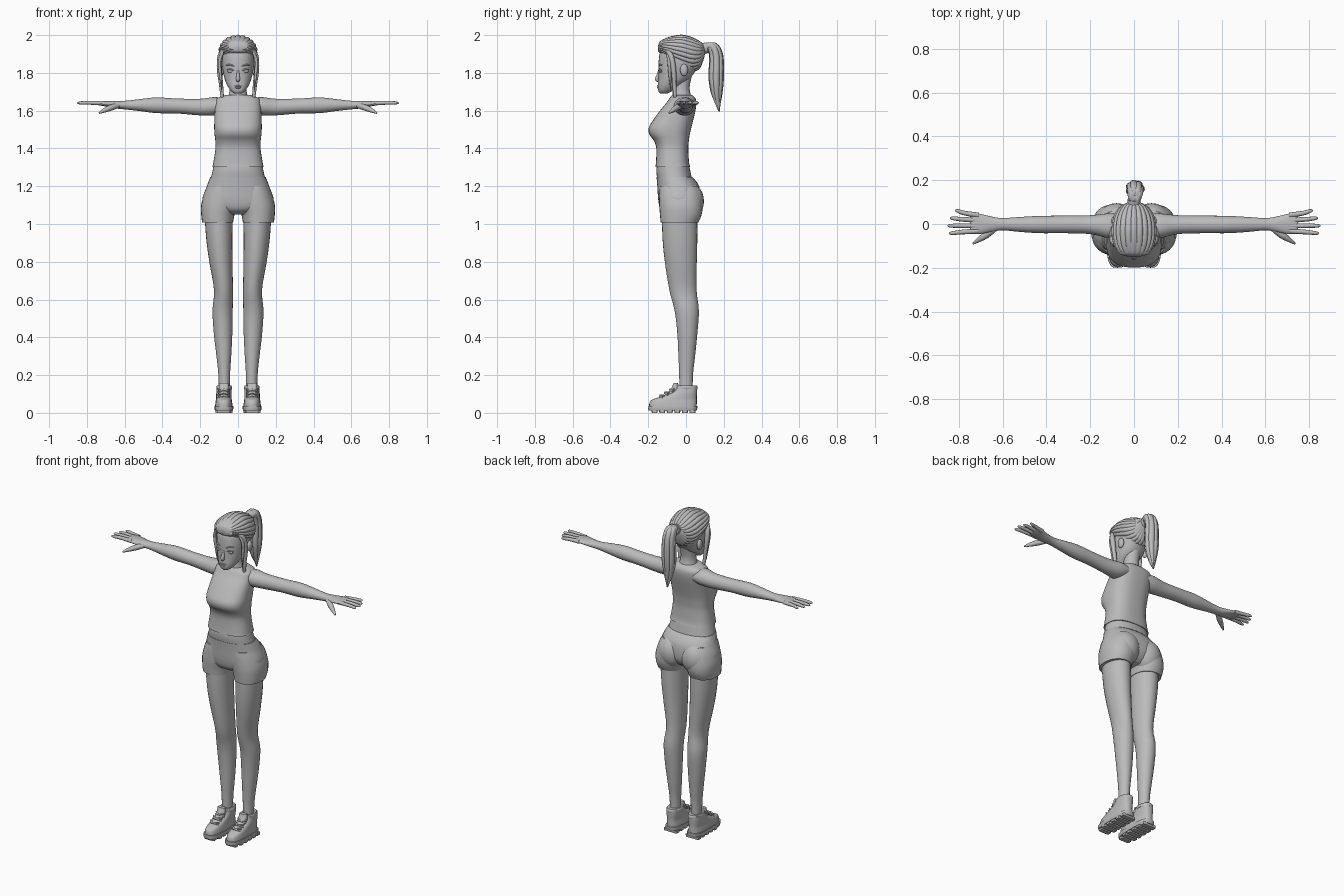
import bpy, bmesh, math
from mathutils import Vector

grey = bpy.data.materials.new("plain grey")
grey.diffuse_color = (0.5, 0.5, 0.5, 1)


def finish(ob, mirror=False, angle=50):
    ob.data.materials.clear()
    ob.data.materials.append(grey)
    bpy.ops.object.select_all(action='DESELECT')
    ob.select_set(True)
    bpy.context.view_layer.objects.active = ob
    bpy.ops.object.shade_smooth_by_angle(angle=math.radians(angle))
    if mirror:
        ob.modifiers.new("mirror", 'MIRROR')
    return ob


def from_bmesh(name, bm, mirror=False, angle=50):
    bmesh.ops.recalc_face_normals(bm, faces=bm.faces)
    me = bpy.data.meshes.new(name)
    bm.to_mesh(me)
    bm.free()
    ob = bpy.data.objects.new(name, me)
    bpy.context.collection.objects.link(ob)
    return finish(ob, mirror, angle)


def spline(rows, k):
    """Catmull-Rom interpolation of ring parameters."""
    out = []
    for i in range(len(rows) - 1):
        p0, p1, p2 = rows[max(i - 1, 0)], rows[i], rows[i + 1]
        p3 = rows[min(i + 2, len(rows) - 1)]
        for j in range(k):
            t = j / k
            out.append([0.5 * (2 * b + (c - a) * t + (2 * a - 5 * b + 4 * c - d) * t * t
                               + (3 * b - a - 3 * c + d) * t ** 3)
                        for a, b, c, d in zip(p0, p1, p2, p3)])
    return out + [list(rows[-1])]


def loft(name, axis, rows, n=28, e=2.0, k=4, mirror=False, grooves=0, angle=50):
    """Rows are (position on axis, a min, a max, b min, b max)."""
    bm = bmesh.new()
    rings = []
    for t, a0, a1, b0, b1 in spline(rows, k):
        ring = []
        for i in range(n):
            th = 2 * math.pi * i / n
            c, s = math.cos(th), math.sin(th)
            r = 1 - 0.06 * abs(math.cos(grooves * th / 2)) ** 6 if grooves else 1
            a = (a0 + a1) / 2 + r * (a1 - a0) / 2 * math.copysign(abs(c) ** (2 / e), c)
            b = (b0 + b1) / 2 + r * (b1 - b0) / 2 * math.copysign(abs(s) ** (2 / e), s)
            co = {'x': (t, a, b), 'y': (a, t, b), 'z': (a, b, t)}[axis]
            ring.append(bm.verts.new(co))
        rings.append(ring)
    for p, q in zip(rings, rings[1:]):
        for i in range(n):
            bm.faces.new((p[i], p[(i + 1) % n], q[(i + 1) % n], q[i]))
    bm.faces.new(rings[0])
    bm.faces.new(rings[-1])
    return from_bmesh(name, bm, mirror, angle)


def tube(name, pts, radii, mirror=False, res=3):
    cu = bpy.data.curves.new(name, 'CURVE')
    cu.dimensions = '3D'
    cu.bevel_depth = 1.0
    cu.bevel_resolution = res
    cu.use_fill_caps = True
    sp = cu.splines.new('POLY')
    rows = spline([(*p, r) for p, r in zip(pts, radii)], 4)
    sp.points.add(len(rows) - 1)
    for p, row in zip(sp.points, rows):
        p.co = (*row[:3], 1)
        p.radius = max(row[3], 0.001)
    ob = bpy.data.objects.new(name, cu)
    bpy.context.collection.objects.link(ob)
    bpy.ops.object.select_all(action='DESELECT')
    ob.select_set(True)
    bpy.context.view_layer.objects.active = ob
    bpy.ops.object.convert(target='MESH')
    return finish(bpy.context.object, mirror)


def ball(name, loc, size, mirror=False):
    bm = bmesh.new()
    bmesh.ops.create_uvsphere(bm, u_segments=24, v_segments=14, radius=1)
    for v in bm.verts:
        v.co = Vector(c * s for c, s in zip(v.co, size)) + Vector(loc)
    return from_bmesh(name, bm, mirror)


# Bare legs
loft("leg", 'z', [(0.08, .042, .102, -.035, .035), (0.2, .042, .104, -.036, .037),
                  (0.3, .036, .114, -.04, .048), (0.42, .03, .128, -.046, .06),
                  (0.54, .028, .135, -.06, .068), (0.65, .027, .127, -.088, .056),
                  (0.8, .029, .152, -.112, .057), (0.92, .03, .168, -.124, .06),
                  (1.06, .028, .178, -.128, .06)], mirror=True)

# Shorts: legs, hips, seat and waistband
loft("shorts_leg", 'z', [(1.008, .026, .19, -.134, .065), (1.05, .018, .195, -.138, .083),
                         (1.1, .0, .195, -.142, .088), (1.16, .0, .178, -.143, .08),
                         (1.2, .02, .158, -.14, .06)], e=2.2, mirror=True)
loft("shorts_hips", 'z', [(1.05, -.07, .07, -.095, .03), (1.075, -.13, .13, -.132, .06),
                          (1.12, -.188, .188, -.146, .078), (1.2, -.165, .165, -.152, .07),
                          (1.25, -.146, .146, -.156, .032)], n=40, e=2.3)
ball("seat_cheek", (.08, .015, 1.12), (.088, .08, .1), True)
loft("waistband", 'z', [(1.25, -.142, .142, -.154, .029), (1.28, -.135, .135, -.157, .023),
                        (1.312, -.129, .129, -.155, .016)], n=40, e=2.3)

# Sleeveless top
loft("tank_top", 'z', [(1.302, -.135, .135, -.162, .022), (1.33, -.13, .13, -.159, .016),
                       (1.4, -.119, .119, -.157, .012), (1.44, -.12, .12, -.17, .015),
                       (1.475, -.124, .124, -.194, .02), (1.51, -.126, .126, -.197, .028),
                       (1.55, -.125, .125, -.174, .038), (1.6, -.123, .123, -.138, .05),
                       (1.64, -.12, .12, -.105, .055), (1.665, -.112, .112, -.088, .05),
                       (1.682, -.07, .07, -.075, .035)], n=44, e=2.6)

# Neck and head
loft("neck", 'z', [(1.65, -.062, .062, -.078, .038), (1.69, -.048, .048, -.072, .024),
                   (1.73, -.043, .043, -.068, .02), (1.8, -.045, .045, -.07, .035)])
loft("head", 'z', [(1.69, -.018, .018, -.137, -.1), (1.703, -.036, .036, -.146, -.075),
                   (1.73, -.055, .055, -.149, -.035), (1.765, -.07, .07, -.147, .015),
                   (1.81, -.08, .08, -.146, .05), (1.86, -.086, .086, -.145, .075),
                   (1.91, -.083, .083, -.136, .075), (1.95, -.06, .06, -.1, .05)],
     n=36, e=2.3)
ball("ear", (.088, -.01, 1.815), (.013, .021, .032), True)

# Facial features
tube("nose", [(0, -.141, 1.82), (0, -.147, 1.79), (0, -.154, 1.767), (0, -.143, 1.757)],
     [.005, .008, .011, .007])
ball("upper_lip", (0, -.147, 1.731), (.019, .006, .004))
ball("lower_lip", (0, -.147, 1.722), (.015, .006, .005))
ball("eye", (.039, -.134, 1.81), (.019, .008, .009), True)
tube("eyelid", [(.019, -.142, 1.809), (.038, -.142, 1.819), (.06, -.132, 1.816)],
     [.002, .004, .002], True)
tube("eyebrow", [(.016, -.144, 1.832), (.04, -.14, 1.843), (.062, -.127, 1.842)],
     [.002, .004, .002], True)

# Hair swept back to a tail
loft("swept_hair", 'y', [(-.148, -.03, .03, 1.915, 1.945), (-.138, -.062, .062, 1.905, 1.967),
                         (-.11, -.086, .086, 1.885, 1.983), (-.07, -.1, .1, 1.85, 1.996),
                         (-.02, -.103, .103, 1.82, 2.002), (.03, -.095, .095, 1.805, 1.99),
                         (.07, -.074, .074, 1.82, 1.97), (.09, -.048, .048, 1.86, 1.955),
                         (.102, -.02, .02, 1.905, 1.94)],
     n=132, grooves=22)
tube("side_lock", [(.07, -.105, 1.925), (.094, -.08, 1.89), (.098, -.066, 1.82),
                   (.09, -.062, 1.74), (.084, -.058, 1.68), (.078, -.055, 1.635)],
     [.01, .014, .014, .011, .009, .002], True)
tube("fine_lock", [(.08, -.1, 1.91), (.098, -.09, 1.86), (.092, -.085, 1.78),
                   (.086, -.08, 1.7)], [.007, .009, .007, .001], True)
tube("hair_band", [(0, .088, 1.927), (0, .112, 1.934)], [.03, .03], res=5)
path = [(.095, 1.93), (.135, 1.944), (.16, 1.89), (.16, 1.77), (.164, 1.68), (.176, 1.595)]
for i in range(7):
    a = 2 * math.pi * i / 7
    spread = [.006, .014, .02, .023, .014, .002]
    pts = [(w * 1.1 * math.cos(a) + .005, y + w * math.sin(a), z)
           for (y, z), w in zip(path, spread)]
    pts[-1] = (pts[-1][0], pts[-1][1], 1.595 + .012 * (i % 3))
    tube("ponytail_strand", pts, [.014, .019, .019, .019, .014, .002])

# Arms and hands
loft("arm", 'x', [(.07, -.06, .045, 1.59, 1.662), (.12, -.064, .048, 1.575, 1.672),
                  (.2, -.046, .04, 1.575, 1.663), (.32, -.042, .038, 1.585, 1.664),
                  (.43, -.042, .037, 1.587, 1.67), (.52, -.036, .032, 1.598, 1.661),
                  (.6, -.029, .027, 1.607, 1.652), (.65, -.036, .034, 1.612, 1.652),
                  (.7, -.045, .046, 1.622, 1.652), (.735, -.044, .05, 1.628, 1.65),
                  (.748, -.036, .042, 1.632, 1.647)], n=24, mirror=True)
for name, y0, tx, ty in (("index", -.032, .845, -.042), ("middle", -.008, .852, -.008),
                         ("ring", .017, .84, .026), ("little", .04, .818, .06)):
    tube(name + "_finger", [(.71, y0, 1.639), ((.73 + tx) / 2, (y0 + ty) / 2, 1.642),
                            (tx - .012, ty, 1.641), (tx, ty, 1.64)],
         [.012, .0105, .008, .002], True)
tube("thumb", [(.635, -.02, 1.628), (.675, -.05, 1.615), (.71, -.073, 1.6),
               (.735, -.09, 1.587)], [.014, .016, .011, .004], True)

# Shoes
loft("shoe_upper", 'z', [(.025, .028, .122, -.194, .056), (.05, .03, .12, -.194, .057),
                         (.07, .033, .117, -.18, .057), (.085, .034, .116, -.135, .057),
                         (.105, .034, .115, -.085, .058), (.125, .035, .113, -.06, .059),
                         (.14, .035, .113, -.054, .058)], e=2.6, mirror=True)
loft("shoe_sole", 'z', [(.012, .027, .122, -.197, .056), (.024, .024, .125, -.2, .06),
                        (.036, .025, .124, -.199, .06)], e=3.2, k=1, mirror=True, angle=30)
loft("shoe_collar", 'z', [(.125, .033, .113, -.056, .06), (.135, .031, .115, -.06, .062),
                          (.146, .036, .111, -.053, .057)], mirror=True)
loft("shoe_tongue", 'z', [(.09, .05, .1, -.12, -.04), (.12, .048, .102, -.084, -.035),
                          (.158, .05, .1, -.066, -.042)], e=2.5, mirror=True)
for i in range(3):
    y, z = -.135 + .027 * i, .088 + .016 * i
    for sgn in (1, -1):
        tube("lace", [(.075 - .03 * sgn, y + .012, z - .008), (.075, y - .004, z + .004),
                      (.075 + .03 * sgn, y + .018, z + .004)], [.005, .005, .005], True)

# Tread blocks under the soles
for i in range(6):
    y = -.166 + .04 * i
    w = .034 if i == 0 else .045
    loft("tread", 'z', [(0, .075 - w, .075 + w, y - .015, y + .015),
                        (.016, .075 - w, .075 + w, y - .017, y + .017)],
         n=16, e=8, k=1, mirror=True, angle=30)
